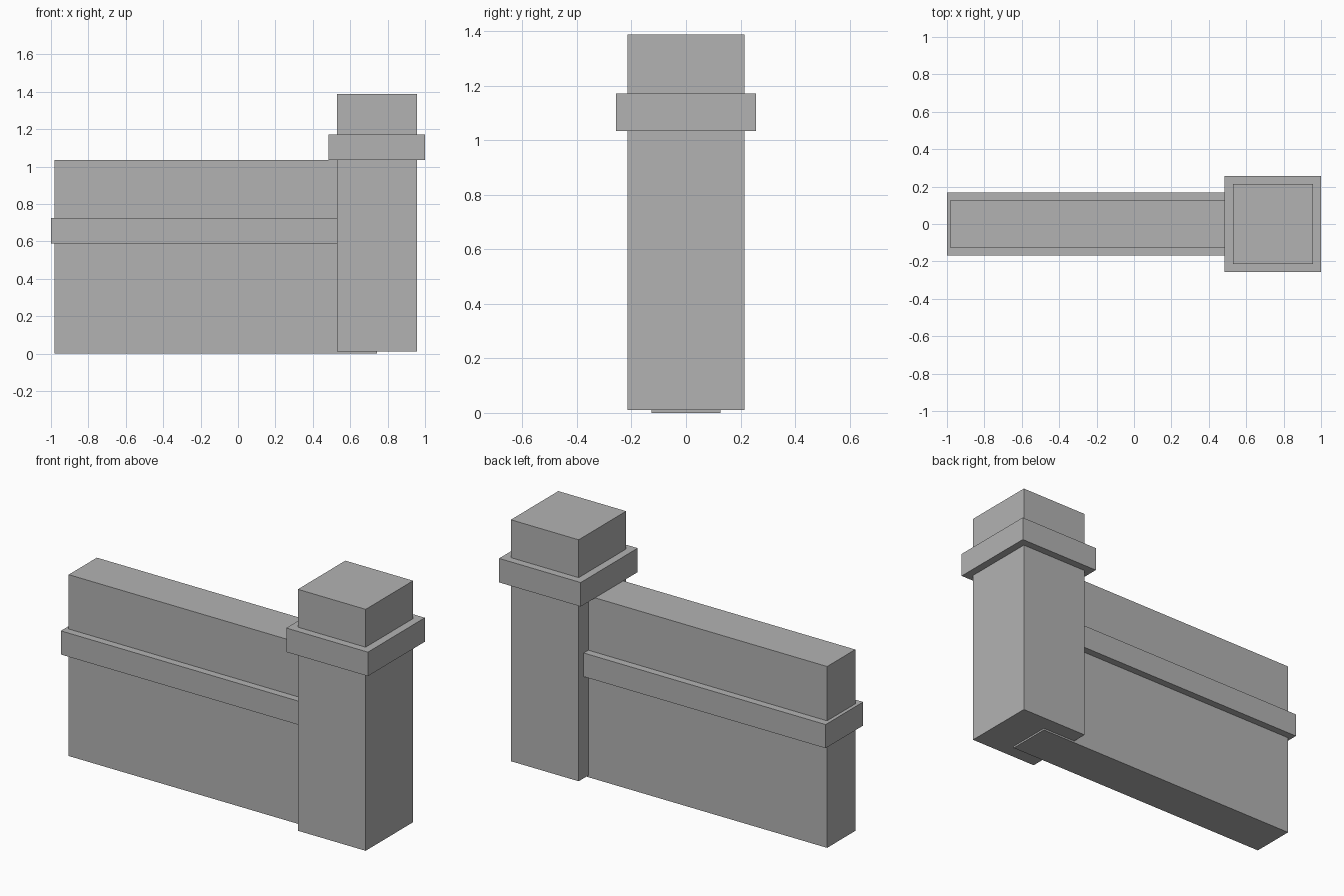
import bpy
import bmesh

if "Cube" in bpy.data.objects:
    bpy.data.objects.remove(bpy.data.objects["Cube"])

stone = bpy.data.materials.new("grey_stone")
stone.diffuse_color = (0.45, 0.45, 0.45, 1.0)
stone.use_nodes = True
stone.node_tree.nodes["Principled BSDF"].inputs["Base Color"].default_value = stone.diffuse_color


def block(name, x0, x1, half_depth, z0, z1):
    """Box spanning x0..x1 and z0..z1, centred on y = 0."""
    bm = bmesh.new()
    bmesh.ops.create_cube(bm, size=1.0)
    for v in bm.verts:
        v.co.x = x1 if v.co.x > 0 else x0
        v.co.y = half_depth if v.co.y > 0 else -half_depth
        v.co.z = z1 if v.co.z > 0 else z0
    mesh = bpy.data.meshes.new(name)
    bm.to_mesh(mesh)
    bm.free()
    mesh.materials.append(stone)
    obj = bpy.data.objects.new(name, mesh)
    bpy.context.collection.objects.link(obj)
    return obj


POST_X = 0.742  # centre of the post, where the wall ends

# Low wall with a projecting band around it
block("wall", -0.98, POST_X, 0.127, 0.0, 1.035)
block("wall_band", -1.0, POST_X, 0.169, 0.59, 0.725)

# Square end post with a collar below its top
block("post", POST_X - 0.214, POST_X + 0.214, 0.214, 0.01, 1.388)
block("post_collar", POST_X - 0.257, 1.0, 0.257, 1.035, 1.172)
